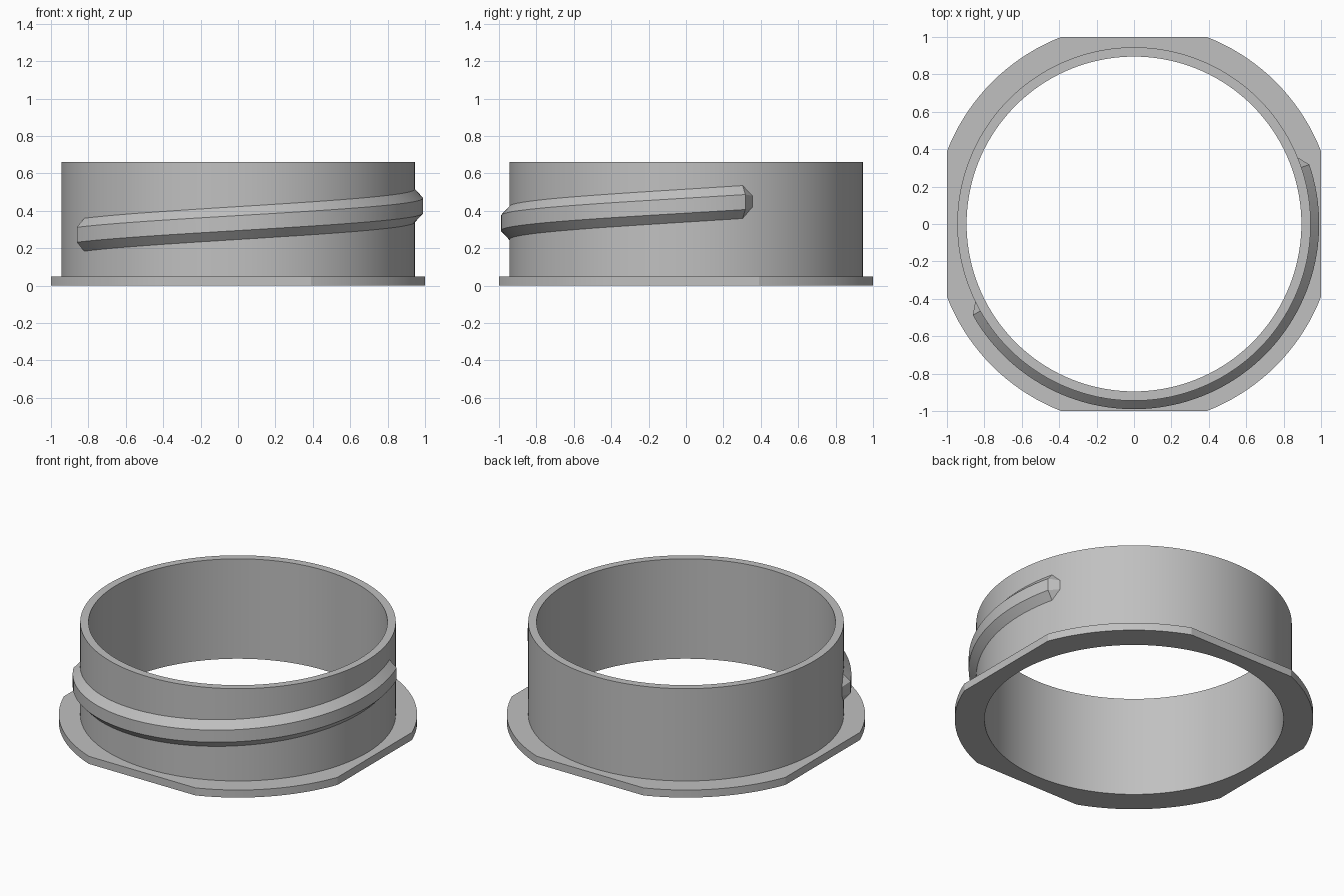
import bpy, bmesh
from math import sin, cos, acos, radians, pi

cube = bpy.data.objects.get("Cube")
if cube:
    bpy.data.objects.remove(cube, do_unlink=True)

# Single material
grey = bpy.data.materials.new("plain grey")
grey.use_nodes = True
colour = (0.53, 0.53, 0.53, 1)
grey.diffuse_color = colour
grey.node_tree.nodes["Principled BSDF"].inputs["Base Color"].default_value = colour

INNER, WALL, FLANGE = 0.895, 0.945, 1.073
HEIGHT, FLANGE_TOP = 0.66, 0.05


def sweep(name, sections, closed):
    """Skin a list of equal-length loops of points into a solid."""
    bm = bmesh.new()
    loops = [[bm.verts.new(p) for p in s] for s in sections]
    n = len(loops[0])
    pairs = list(zip(loops, loops[1:]))
    if closed:
        pairs.append((loops[-1], loops[0]))
    for a, b in pairs:
        for i in range(n):
            j = (i + 1) % n
            bm.faces.new((a[i], a[j], b[j], b[i]))
    if not closed:
        bm.faces.new(loops[0])
        bm.faces.new(loops[-1])
    bmesh.ops.remove_doubles(bm, verts=bm.verts[:], dist=1e-5)
    bmesh.ops.recalc_face_normals(bm, faces=bm.faces[:])
    mesh = bpy.data.meshes.new(name)
    bm.to_mesh(mesh)
    bm.free()
    mesh.materials.append(grey)
    obj = bpy.data.objects.new(name, mesh)
    bpy.context.collection.objects.link(obj)
    bpy.ops.object.select_all(action='DESELECT')
    obj.select_set(True)
    bpy.context.view_layer.objects.active = obj
    bpy.ops.object.shade_smooth_by_angle(angle=radians(15))
    return obj


def polar(r, a, z):
    return (r * cos(a), r * sin(a), z)


# Collar: thin tube on a round flange trimmed by four flats
corner = acos(1 / FLANGE)
steps = 18
angles = []
for q in range(4):
    base = q * pi / 2
    angles += [base - corner + 2 * corner * i / steps for i in range(steps)]
    angles += [base + corner + (pi / 2 - 2 * corner) * i / steps for i in range(steps)]


def collar_section(a):
    rim = min(FLANGE, 1 / max(abs(cos(a)), abs(sin(a))))
    profile = [(INNER, 0), (rim, 0), (rim, FLANGE_TOP),
               (WALL, FLANGE_TOP), (WALL, HEIGHT), (INNER, HEIGHT)]
    return [polar(r, a, z) for r, z in profile]


sweep("flanged_collar", [collar_section(a) for a in angles], True)

# Thread: a trapezoid ridge climbing round the front, with wedge-shaped ends
START, END, TIP = 209.5, 378.7, 3.4
CREST, ROOT = 0.99, 0.93


def thread_section(deg, crest, root_half, crest_half):
    z = 0.272 + 0.175 * (deg - START) / (END - START)
    profile = [(ROOT, -root_half), (WALL, -root_half), (crest, -crest_half),
               (crest, crest_half), (WALL, root_half), (ROOT, root_half)]
    return [polar(r, radians(deg), z + h) for r, h in profile]


count = 72
sections = [thread_section(START - TIP, WALL, 0.03, 0.03)]
sections += [thread_section(START + (END - START) * i / count, CREST, 0.088, 0.04)
             for i in range(count + 1)]
sections.append(thread_section(END + TIP, WALL, 0.03, 0.03))
sweep("thread_ridge", sections, False)
